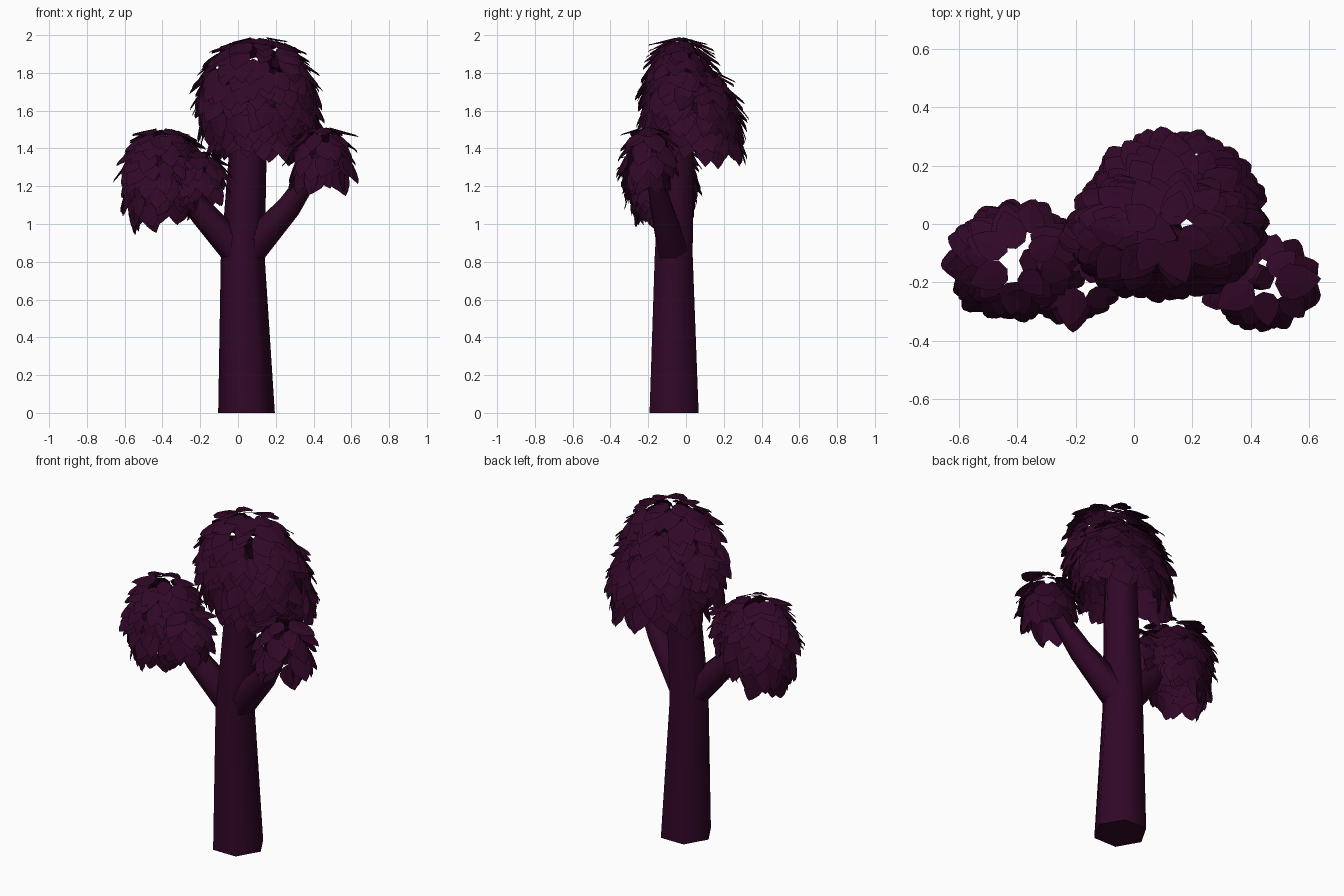
import bpy, bmesh, math, random
from mathutils import Vector

if "Cube" in bpy.data.objects:
    bpy.data.objects.remove(bpy.data.objects["Cube"])

random.seed(4)
mat = bpy.data.materials.new("dark_plum")
mat.diffuse_color = (0.03, 0.0022, 0.02, 1)
mat.use_nodes = True
mat.node_tree.nodes["Principled BSDF"].inputs["Base Color"].default_value = mat.diffuse_color


def finish(bm, name, smooth=False):
    mesh = bpy.data.meshes.new(name)
    bm.to_mesh(mesh)
    bm.free()
    mesh.materials.append(mat)
    ob = bpy.data.objects.new(name, mesh)
    bpy.context.collection.objects.link(ob)
    if smooth:
        bpy.ops.object.select_all(action='DESELECT')
        ob.select_set(True)
        bpy.context.view_layer.objects.active = ob
        bpy.ops.object.shade_smooth_by_angle(angle=math.radians(61))
    return ob


def tube(name, stations, axis, sides=6):
    """Six-sided limb through (x, y, z, radius) stations."""
    bm = bmesh.new()
    axis = Vector(axis).normalized()
    v = axis.cross(Vector((1, 0, 0))).normalized()
    u = v.cross(axis)
    rings = []
    for x, y, z, r in stations:
        c = Vector((x, y, z))
        rings.append([bm.verts.new(c + r * (math.cos(a) * u + math.sin(a) * v))
                      for a in (math.tau * i / sides for i in range(sides))])
    for a, b in zip(rings, rings[1:]):
        for i in range(sides):
            j = (i + 1) % sides
            bm.faces.new((a[i], a[j], b[j], b[i]))
    bm.faces.new(rings[0])
    bm.faces.new(rings[-1])
    bmesh.ops.recalc_face_normals(bm, faces=bm.faces)
    return finish(bm, name, True)


# one half of the leaf outline: (half width, distance along)
HALF = [(0.26, 0.12), (0.38, 0.36), (0.30, 0.65), (0.12, 0.88)]


def leaf(bm, base, along, normal, size):
    """Pointed leaf, slightly folded on its midrib."""
    along = along.normalized()
    side = along.cross(normal).normalized()
    up = side.cross(along)
    root = bm.verts.new(base)
    tip = bm.verts.new(base + size * along - 0.06 * size * up)
    for s in (1, -1):
        edge = [bm.verts.new(base + size * (s * w * side + t * along - 0.2 * w * up))
                for w, t in HALF]
        loop = [root] + edge + [tip]
        bm.faces.new(loop if s > 0 else loop[::-1])


def clump(name, domes, size):
    """Drooping leaves on domes
    (cx, cy, rx, ry, z0, z1, roundness power, rim tilt in x, first angle, last angle)."""
    bm = bmesh.new()
    for k, (cx, cy, rx, ry, z0, z1, power, tilt, t0, t1) in enumerate(domes):
        h = z1 - z0
        rows = max(4, round(1.5 * (h + rx) * t1 / 90 / (size * 0.75)))
        for row in range(rows):
            t = math.radians(t0 + (t1 - t0) * row / (rows - 1))
            ring = math.sin(t) ** power
            count = max(5, round(math.pi * (rx + ry) * ring / (size * 0.45)))
            for i in range(count):
                a = math.tau * (i + 0.5 * (row % 2) + random.uniform(-.35, .35)) / count
                tt = t + random.uniform(-0.08, 0.08)
                p = Vector((cx + rx * ring * math.cos(a), cy + ry * ring * math.sin(a),
                            z0 + h * math.cos(tt) + tilt * rx * math.cos(a) * (1 - math.cos(t))))
                # skip leaves buried in a neighbouring dome
                if any(m != k and p.z > d[4] and ((p.x - d[0]) / d[2]) ** 2
                       + ((p.y - d[1]) / d[3]) ** 2 + ((p.z - d[4]) / (d[5] - d[4])) ** 2 < 0.55
                       for m, d in enumerate(domes)):
                    continue
                n = Vector((math.cos(a) * math.sin(t) / rx, math.sin(a) * math.sin(t) / ry,
                            math.cos(t) / h)).normalized()
                down = Vector((rx * math.cos(a) * math.cos(t), ry * math.sin(a) * math.cos(t),
                               -h * math.sin(t))).normalized()
                twist = n.cross(down) * random.uniform(-0.45, 0.45)
                along = down + twist + n * random.uniform(0.05, 0.45) * math.sin(t)
                leaf(bm, p, along, n, size * random.uniform(0.85, 1.2))
    return finish(bm, name)


# trunk and two side branches
tube("trunk", [(0.045, -0.063, 0, 0.15), (0.025, -0.065, 0.83, 0.116),
               (0.053, -0.048, 1.4, 0.099), (0.055, -0.045, 1.6, 0.092)], (0, 0, 1))
tube("left_branch", [(0.02, -0.065, 0.83, 0.09), (-0.19, -0.11, 1.06, 0.07),
                     (-0.36, -0.13, 1.26, 0.045)], (-0.38, -0.06, 0.42))
tube("right_branch", [(0.06, -0.07, 0.86, 0.09), (0.27, -0.13, 1.09, 0.065),
                      (0.45, -0.19, 1.36, 0.04)], (0.38, -0.12, 0.46))

# foliage clumps
clump("crown_foliage", [(0.105, -0.03, 0.295, 0.185, 1.63, 1.99, 0.95, 0, 8, 103),
                        (0.135, 0.06, 0.265, 0.22, 1.51, 1.84, 1.15, 0, 8, 95)], 0.14)
clump("left_foliage", [(-0.40, -0.125, 0.195, 0.165, 1.24, 1.51, 0.9, 0.12, 12, 117),
                       (-0.21, -0.19, 0.12, 0.11, 1.24, 1.39, 0.9, 0.1, 12, 100)], 0.125)
clump("right_foliage", [(0.445, -0.2, 0.135, 0.115, 1.325, 1.515, 0.9, 0, 14, 98)], 0.14)
